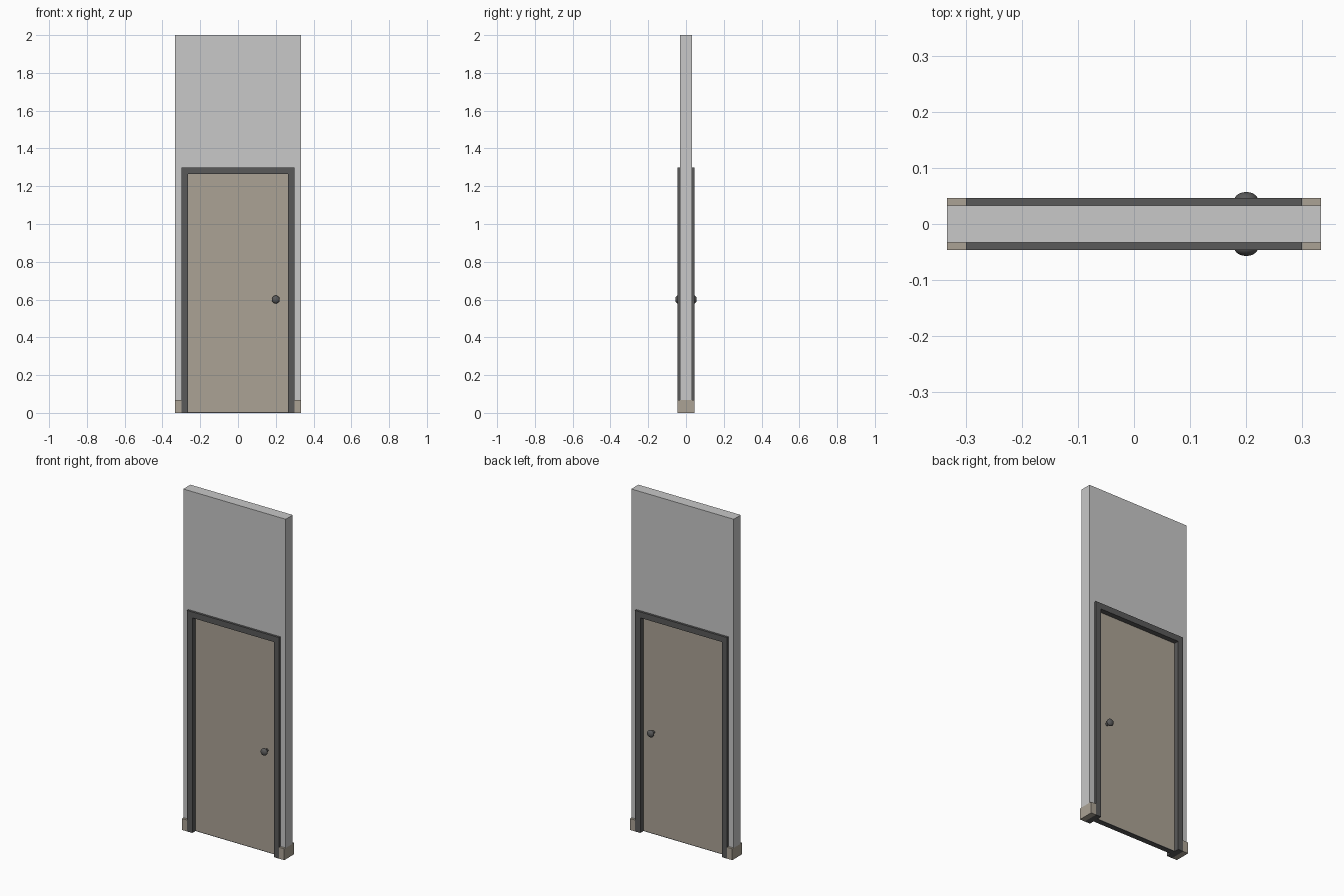
import bpy
import bmesh
import math

if "Cube" in bpy.data.objects:
    bpy.data.objects.remove(bpy.data.objects["Cube"])


def material(name, rgb):
    m = bpy.data.materials.new(name)
    m.diffuse_color = (*rgb, 1)
    m.use_nodes = True
    m.node_tree.nodes["Principled BSDF"].inputs["Base Color"].default_value = m.diffuse_color
    return m


WALL = material("light_grey", (0.58, 0.58, 0.58))
WOOD = material("beige", (0.41, 0.365, 0.30))
DARK = material("dark_grey", (0.10, 0.10, 0.10))


def finish(name, bm, mat):
    bmesh.ops.recalc_face_normals(bm, faces=bm.faces)
    mesh = bpy.data.meshes.new(name)
    bm.to_mesh(mesh)
    bm.free()
    mesh.materials.append(mat)
    ob = bpy.data.objects.new(name, mesh)
    bpy.context.collection.objects.link(ob)
    return ob


def slab(name, outline, half_depth, mat):
    """Extrude an x/z outline symmetrically through y."""
    bm = bmesh.new()
    face = bm.faces.new([bm.verts.new((x, -half_depth, z)) for x, z in outline])
    res = bmesh.ops.extrude_face_region(bm, geom=[face])
    verts = [v for v in res["geom"] if isinstance(v, bmesh.types.BMVert)]
    bmesh.ops.translate(bm, verts=verts, vec=(0, 2 * half_depth, 0))
    return finish(name, bm, mat)


def rect(x0, x1, z0, z1):
    return [(x0, z0), (x1, z0), (x1, z1), (x0, z1)]


def arch(w_out, w_in, z_base, z_top, z_in):
    """Upside-down U outline around an opening."""
    return [(-w_out, z_base), (-w_in, z_base), (-w_in, z_in), (w_in, z_in),
            (w_in, z_base), (w_out, z_base), (w_out, z_top), (-w_out, z_top)]


# Wall around the doorway, frame, door leaf and thin sill under it
slab("wall", arch(0.333, 0.30, 0.067, 2.0, 1.30), 0.033, WALL)
slab("door_frame", arch(0.30, 0.265, 0.0, 1.30, 1.265), 0.046, DARK)
slab("door_leaf", rect(-0.265, 0.265, 0.004, 1.265), 0.016, WOOD)
slab("door_sill", rect(-0.265, 0.265, 0.0, 0.004), 0.016, DARK)

# Skirting blocks on both sides
for side, s in (("left", -1), ("right", 1)):
    slab(side + "_skirting", rect(*sorted((s * 0.30, s * 0.333)), 0, 0.067), 0.046, WOOD)

# Door knobs on both faces: lathed stem and rounded head
for side, s in (("front", -1), ("back", 1)):
    profile = [(0.009, 0.014), (0.009, 0.031)]
    for i in range(1, 10):
        a = math.pi * (0.15 + 0.85 * i / 9)
        profile.append((0.021 * math.sin(a) if i < 9 else 0.0, 0.043 - 0.014 * math.cos(a)))
    bm = bmesh.new()
    verts = [bm.verts.new((0.2 + r, s * y, 0.6)) for r, y in profile]
    edges = [bm.edges.new(p) for p in zip(verts, verts[1:])]
    bmesh.ops.spin(bm, geom=verts + edges, cent=(0.2, 0, 0.6), axis=(0, 1, 0),
                   angle=2 * math.pi, steps=24)
    bmesh.ops.remove_doubles(bm, verts=bm.verts, dist=1e-5)
    knob = finish(side + "_knob", bm, DARK)
    bpy.ops.object.select_all(action='DESELECT')
    knob.select_set(True)
    bpy.context.view_layer.objects.active = knob
    bpy.ops.object.shade_smooth_by_angle(angle=math.radians(40))
